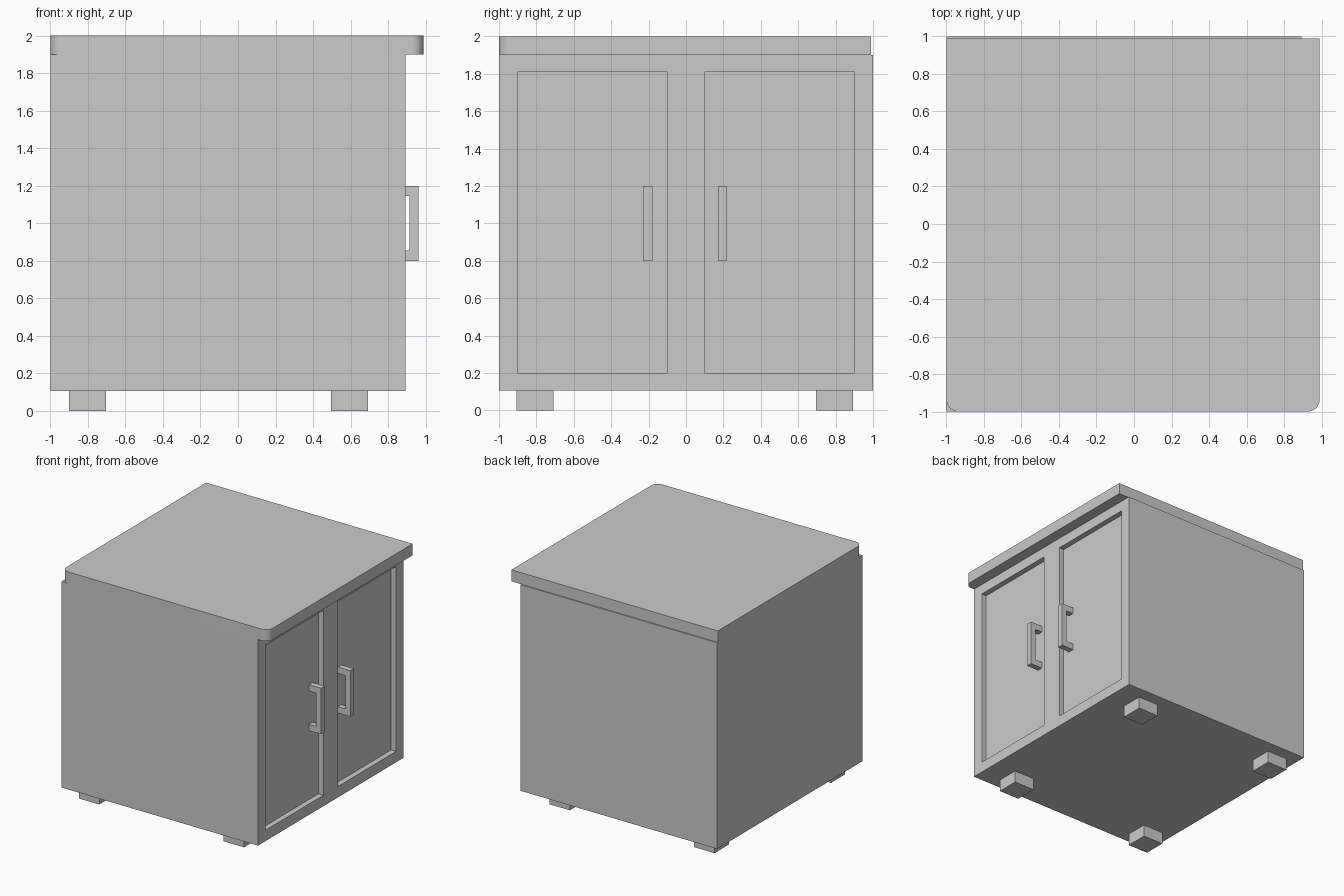
import bpy, bmesh, math
from mathutils import Vector

if "Cube" in bpy.data.objects:
    bpy.data.objects.remove(bpy.data.objects["Cube"])


def finish(name, bm):
    bmesh.ops.recalc_face_normals(bm, faces=bm.faces[:])
    mesh = bpy.data.meshes.new(name)
    bm.to_mesh(mesh)
    bm.free()
    obj = bpy.data.objects.new(name, mesh)
    bpy.context.collection.objects.link(obj)
    return obj


def box_bm(lo, hi):
    bm = bmesh.new()
    bmesh.ops.create_cube(bm, size=1)
    lo, hi = Vector(lo), Vector(hi)
    for v in bm.verts:
        v.co = (lo + hi) / 2 + v.co * (hi - lo)
    return bm


def prism(name, profile, direction):
    bm = bmesh.new()
    face = bm.faces.new([bm.verts.new(p) for p in profile])
    ext = bmesh.ops.extrude_face_region(bm, geom=[face], use_keep_orig=True)
    verts = [g for g in ext["geom"] if isinstance(g, bmesh.types.BMVert)]
    bmesh.ops.translate(bm, verts=verts, vec=direction)
    return finish(name, bm)


# Cabinet body with two recessed door panels on the +x side
bm = box_bm((-1, -1, 0.105), (0.893, 1, 1.9))
cuts = [((0, y, 0), (0, 1, 0)) for y in (-0.9, -0.1, 0.1, 0.9)]
cuts += [((0, 0, z), (0, 0, 1)) for z in (0.2, 1.81)]
for co, no in cuts:
    bmesh.ops.bisect_plane(bm, geom=bm.verts[:] + bm.edges[:] + bm.faces[:],
                           plane_co=co, plane_no=no)
doors = []
for f in bm.faces:
    c = f.calc_center_median()
    if c.x > 0.89 and 0.1 < abs(c.y) < 0.9 and 0.2 < c.z < 1.81:
        doors.append(f)
for f in bmesh.ops.extrude_discrete_faces(bm, faces=doors)["faces"]:
    bmesh.ops.translate(bm, verts=f.verts[:], vec=(-0.048, 0, 0))
finish("cabinet_body", bm)

# Top slab, rounded on its two -y corners
r, steps = 0.065, 8
outline = [(0.99, 0.99, 1.9), (-1, 0.99, 1.9)]
for cx, start in ((-1 + r, 180), (0.99 - r, 270)):
    for i in range(steps + 1):
        a = math.radians(start + 90 * i / steps)
        outline.append((cx + r * math.cos(a), -1 + r + r * math.sin(a), 1.9))
top = prism("top_slab", outline, (0, 0, 0.1))
bpy.context.view_layer.objects.active = top
top.select_set(True)
bpy.ops.object.shade_smooth_by_angle(angle=math.radians(30))

# Bracket-shaped door handles
for side, y in (("left", -0.23), ("right", 0.17)):
    shape = [(0.845, 0.8), (0.963, 0.8), (0.963, 1.2), (0.845, 1.2),
             (0.845, 1.145), (0.915, 1.145), (0.915, 0.855), (0.845, 0.855)]
    prism(side + "_handle", [(x, y, z) for x, z in shape], (0, 0.05, 0))

# Four square feet
for xn, x in (("rear", -0.9), ("door_side", 0.495)):
    for yn, y in (("left", -0.905), ("right", 0.695)):
        finish(f"{xn}_{yn}_foot",
               box_bm((x, y, 0), (x + 0.197, y + 0.197, 0.105)))
